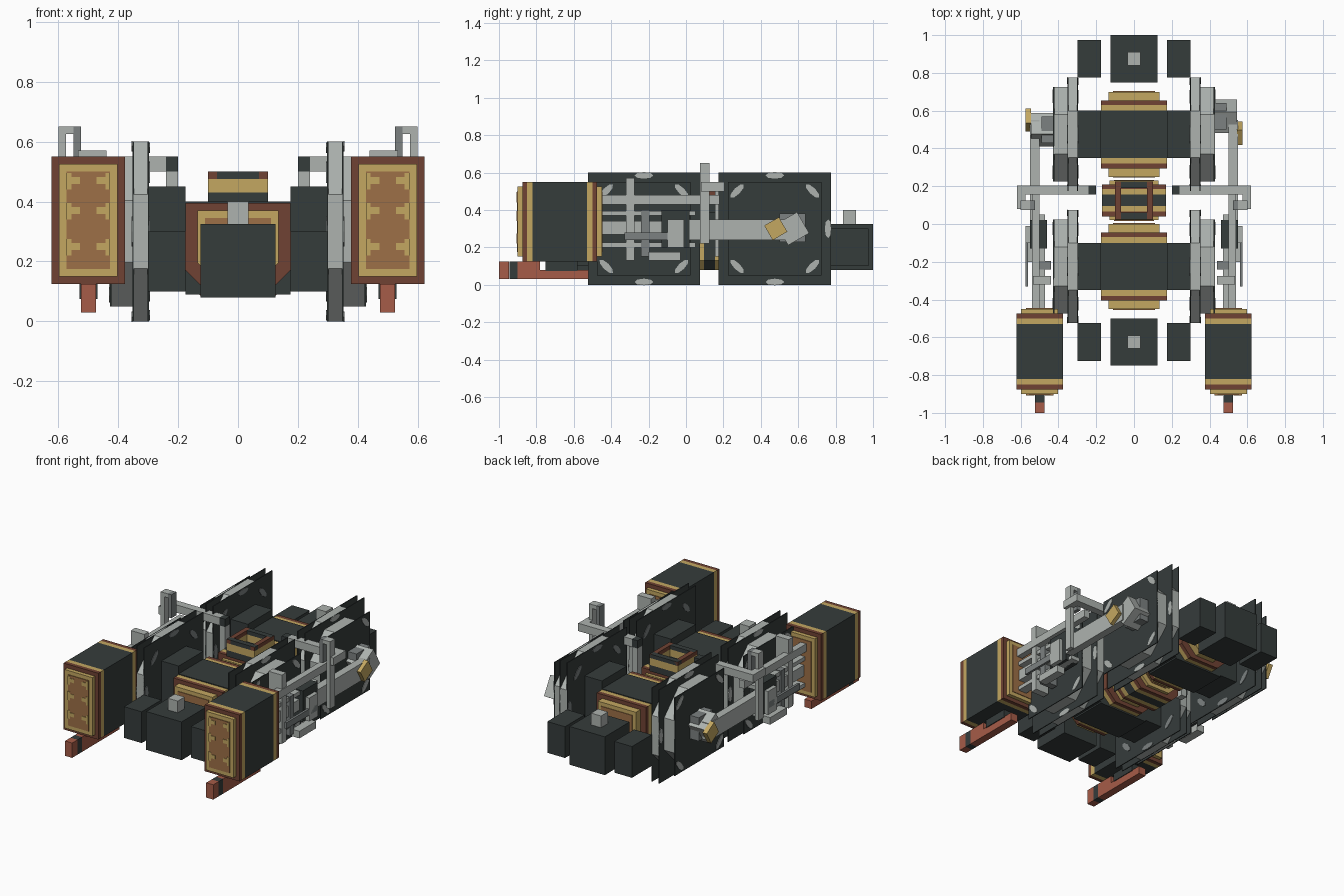
import bpy, bmesh, math
from mathutils import Matrix, Vector

cube = bpy.data.objects.get("Cube")
if cube:
    bpy.data.objects.remove(cube, do_unlink=True)


def material(name, r, g, b):
    m = bpy.data.materials.new(name)
    m.use_nodes = True
    m.diffuse_color = (r, g, b, 1)
    m.node_tree.nodes["Principled BSDF"].inputs["Base Color"].default_value = (r, g, b, 1)
    return m


DARK = material("dark iron", .036, .045, .044)
LIGHT = material("light steel", .42, .45, .43)
GREY = material("mid grey steel", .2, .22, .22)
TAN = material("pale brass", .55, .39, .12)
COPPER = material("copper", .34, .16, .063)
BROWN = material("dark brown", .16, .055, .033)
RED = material("red brown", .38, .107, .065)


def finish(name, bm, mat):
    bmesh.ops.recalc_face_normals(bm, faces=bm.faces)
    mesh = bpy.data.meshes.new(name)
    bm.to_mesh(mesh)
    bm.free()
    mesh.materials.append(mat)
    obj = bpy.data.objects.new(name, mesh)
    bpy.context.collection.objects.link(obj)
    return obj


def box(name, x, y, z, mat, tilt=0):
    """Box from three (low, high) ranges, tilted about its own x axis."""
    bm = bmesh.new()
    bmesh.ops.create_cube(bm, size=1)
    size = [hi - lo for lo, hi in (x, y, z)]
    mid = Vector([(hi + lo) / 2 for lo, hi in (x, y, z)])
    bmesh.ops.transform(bm, verts=bm.verts, matrix=Matrix.Translation(mid)
                        @ Matrix.Rotation(math.radians(tilt), 4, "X") @ Matrix.Diagonal((*size, 1)))
    return finish(name, bm, mat)


def pair(name, x, y, z, mat, tilt=0):
    """The same box on both sides."""
    box("left_" + name, x, y, z, mat, tilt)
    box("right_" + name, (-x[1], -x[0]), y, z, mat, tilt)


def disc(name, centre, ry, rz, thick, sides, mat, turn=0.0, first=0.0):
    """Polygonal disc whose axis runs along x."""
    bm = bmesh.new()
    bmesh.ops.create_cone(bm, cap_ends=True, segments=sides, radius1=1, radius2=1, depth=1)
    m = (Matrix.Translation(centre) @ Matrix.Rotation(turn, 4, "X")
         @ Matrix.Diagonal((thick, ry, rz, 1)) @ Matrix.Rotation(first, 4, "X")
         @ Matrix.Rotation(math.pi / 2, 4, "Y"))
    bmesh.ops.transform(bm, verts=bm.verts, matrix=m)
    return finish(name, bm, mat)


def prism(name, x, w, y, z, cut, mat):
    """Block along y with its lower corners cut off."""
    outline = [(-w, z[1]), (w, z[1]), (w, z[0] + cut), (w - cut, z[0]),
               (cut - w, z[0]), (-w, z[0] + cut)]
    bm = bmesh.new()
    rings = [[bm.verts.new((x + px, py, pz)) for px, pz in outline] for py in y]
    bm.faces.new(rings[0])
    bm.faces.new(rings[1])
    for i in range(len(outline)):
        j = (i + 1) % len(outline)
        bm.faces.new((rings[0][i], rings[0][j], rings[1][j], rings[1][i]))
    bmesh.ops.remove_doubles(bm, verts=bm.verts, dist=1e-5)
    return finish(name, bm, mat)


def casing(name, x, w, y, z, cut=0.0, cap=.025, inset=.025):
    """Dark block with brown and brass bands and a stepped cap at each end."""
    mid, half = (y[0] + y[1]) / 2, (y[1] - y[0]) / 2
    core = half - cap - .055
    prism(name + "_body", x, w, (mid - core, mid + core), z, cut, DARK)
    cz = (z[0] + .025, z[1] - .025)
    for s, end in ((-1, "front"), (1, "back")):
        def span(a, b):
            return sorted((mid + s * a, mid + s * b))
        prism(f"{name}_{end}_brass_band", x, w, span(core, core + .03), z, cut, TAN)
        prism(f"{name}_{end}_brown_band", x, w, span(core + .03, half - cap), z, cut, BROWN)
        prism(f"{name}_{end}_cap", x, w - inset, span(half - cap, half), cz, cut, TAN)
        prism(f"{name}_{end}_panel", x, w - inset - .025, span(half, half + .004),
              (cz[0] + .025, cz[1] - .025), cut, COPPER)


# Wheels: octagonal tyre and flange between square web plates
def wheel(name, s, yc):
    zc = .3
    eighth = math.pi / 8
    for part, a, inner, outer in (("tyre", .3, .30, .35), ("flange", .25, .35, .425)):
        r = a / math.cos(eighth)
        disc(f"{name}_{part}", (s * (inner + outer) / 2, yc, zc), r, r, outer - inner, 8, LIGHT, 0, eighth)
    for part, a, x in (("inner", .3, .30), ("middle", .3, .35), ("outer", .25, .425)):
        box(f"{name}_{part}_web", (s * x - .003, s * x + .003), (yc - a, yc + a), (zc - a, zc + a), DARK)
    for k in range(8):
        t = k * math.pi / 4
        spots = [(.296, .28), (.429 if k % 2 else .354, .285)]
        for n, (x, r) in enumerate(spots):
            disc(f"{name}_spot", (s * x, yc + r * math.cos(t), zc + r * math.sin(t)),
                 .018, .05, .004, 8, GREY if n == 0 else LIGHT, t)


# Axles, gear cases and wheels
for end, yc in (("front", -.225), ("rear", .475)):
    casing(end + "_gear_case", 0, .175, (yc - .225, yc + .225), (.1, .395), .07, .045, .04)
    box(end + "_axle_band", (-.175, .175), (yc - .125, yc + .125), (.09, .4), DARK)
    pair(end + "_axle_box", (.175, .3), (yc - .125, yc + .125), (.1, .45), DARK)
    wheel("left_" + end + "_wheel", 1, yc)
    wheel("right_" + end + "_wheel", -1, yc)

# Centre case with a hollow frame on top
casing("centre_case", 0, .17, (.02, .23), (.08, .39), .05, .02, .04)
for layer, z, mat in (("base", (.39, .43), DARK), ("middle", (.43, .475), TAN), ("rim", (.475, .5), BROWN)):
    pair("frame_side_" + layer, (.07, .1), (.025, .225), z, mat)
    for end, y in (("front", (.025, .06)), ("back", (.19, .225))):
        box(f"frame_{end}_{layer}", (-.1, .1), y, z, DARK if layer == "rim" else mat)

# End blocks with coupling pins
for end, s in (("front", -1), ("rear", 1)):
    def along(a, b):
        return sorted((.125 + s * a, .125 + s * b))
    box(end + "_block", (-.125, .125), along(.625, .875), (.08, .325), DARK)
    box(end + "_pin", (-.035, .035), along(.715, .785), (.325, .4), LIGHT)
    pair(end + "_side_block", (.175, .3), along(.65, .85), (.1, .3), DARK)

# Cylinders with speckled end panels
for side, s in (("left", 1), ("right", -1)):
    casing(side + "_cylinder", s * .5, .123, (-.9, -.45), (.125, .55))
    for zc in (.47, .37, .25):
        for dx in (-.05, .05):
            box(side + "_speckle", (s * .5 + dx - .022, s * .5 + dx + .022),
                (-.907, -.903), (zc - .012, zc + .012), TAN)
            box(side + "_speckle_tail", (s * .5 + dx * 1.3 - .008, s * .5 + dx * 1.3 + .008),
                (-.907, -.903), (zc - .03, zc + .025), TAN)

# Drain rods below the cylinders
pair("drain_tip", (.475, .525), (-1, -.945), (.03, .125), RED)
pair("drain_collar", (.475, .525), (-.945, -.9), (.03, .125), DARK)
pair("drain_block", (.475, .525), (-.9, -.78), (.03, .125), RED)
pair("drain_rod", (.475, .525), (-.78, -.52), (.03, .08), RED)
pair("drain_hanger", (.47, .53), (-.75, -.58), (.075, .13), DARK)

# Cross arms, posts and links
pair("cross_arm", (.24, .62), (.155, .205), (.5, .55), LIGHT)
pair("cross_arm_end", (.2, .24), (.155, .205), (.5, .55), DARK)
pair("inner_post", (.2, .24), (.155, .205), (.15, .5), LIGHT)
pair("arm_link", (.575, .62), (.08, .155), (.5, .55), LIGHT)
pair("lever_outer", (.575, .6), (.075, .125), (.22, .65), LIGHT)
pair("lever_inner", (.525, .55), (.075, .125), (.5, .65), GREY)
pair("lever_top", (.55, .575), (.075, .125), (.625, .65), LIGHT)

# Guide bars, crosshead and rods
pair("piston_rod", (.475, .525), (-.45, -.1), (.27, .34), LIGHT)
pair("valve_rod", (.5, .54), (-.45, .18), (.43, .48), LIGHT)
pair("upper_guide", (.47, .53), (-.45, .05), (.37, .395), LIGHT)
pair("lower_guide", (.47, .53), (-.45, .05), (.2, .225), LIGHT)
pair("guide_bracket", (.44, .535), (-.32, -.275), (.13, .57), LIGHT)
pair("guide_strut", (.44, .535), (-.24, -.195), (.15, .4), GREY)
pair("crosshead", (.46, .55), (-.13, .02), (.2, .4), DARK)
pair("crosshead_plate", (.55, .575), (-.1, -.01), (.2, .35), LIGHT)
pair("crosshead_foot", (.52, .575), (-.2, -.03), (.13, .175), LIGHT)
pair("combination_rod", (.56, .575), (-.33, -.02), (.24, .28), GREY)
pair("connecting_rod", (.5, .55), (-.08, .55), (.24, .35), LIGHT)

# Cranks, set at a different angle on each side
for side, s, y, turn in (("left", 1, .57, 30), ("right", -1, .5, 60)):
    def out(a, b):
        return sorted((s * a, s * b))
    pin = y - .09 if s > 0 else y + .05
    box(side + "_crank", out(.425, .545), (y - .065, y + .065), (.235, .365), LIGHT, turn)
    box(side + "_crank_web", out(.425, .49), (y - .07, y + .07), (.23, .38), GREY)
    box(side + "_crank_pin", out(.545, .575), (pin - .045, pin + .045), (.255, .345), TAN, turn)
